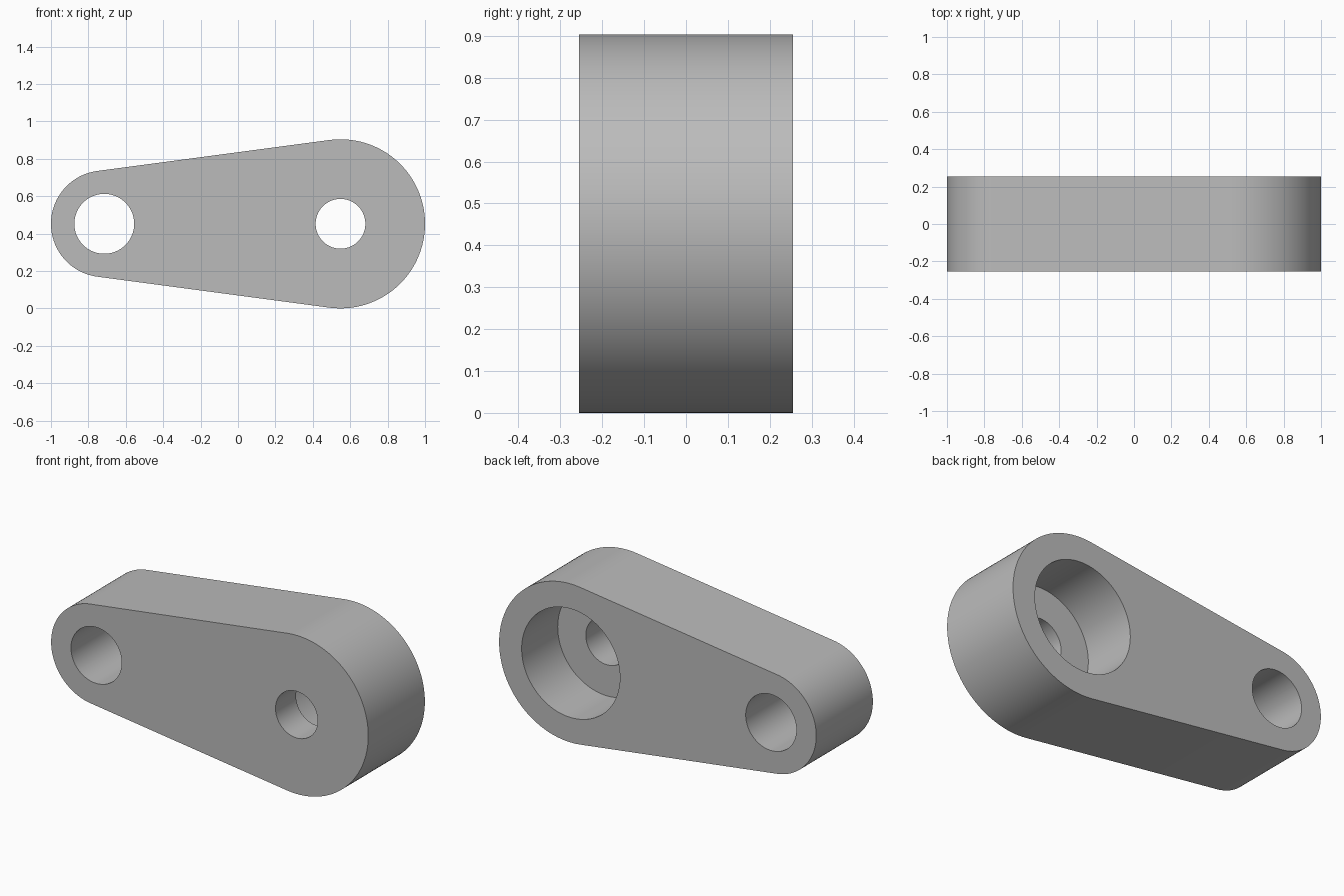
import bpy
import bmesh
from math import acos, cos, sin, pi, radians
from mathutils import Matrix

cube = bpy.data.objects.get("Cube")
if cube:
    bpy.data.objects.remove(cube, do_unlink=True)

HALF = 0.255                  # half thickness
MID = 0.452                   # height of both axes
BIG_X, BIG_R = 0.548, 0.452
SMALL_X, SMALL_R = -0.715, 0.285
FLOOR_Y = -0.07               # floor of the counterbore

grey = bpy.data.materials.new("plain grey")
grey.use_nodes = True
colour = (0.5, 0.5, 0.5, 1)
grey.diffuse_color = colour
grey.node_tree.nodes["Principled BSDF"].inputs["Base Color"].default_value = colour


def make_object(name, bm):
    bmesh.ops.recalc_face_normals(bm, faces=bm.faces)
    mesh = bpy.data.meshes.new(name)
    bm.to_mesh(mesh)
    bm.free()
    mesh.materials.append(grey)
    obj = bpy.data.objects.new(name, mesh)
    bpy.context.collection.objects.link(obj)
    return obj


def arc(x, radius, start, end, steps=64):
    angles = [start + (end - start) * i / steps for i in range(steps + 1)]
    return [(x + radius * cos(a), -HALF, MID + radius * sin(a)) for a in angles]


def cut_hole(body, name, x, radius, y0, y1):
    bm = bmesh.new()
    place = Matrix.Translation((x, (y0 + y1) / 2, MID)) @ Matrix.Rotation(pi / 2, 4, "X")
    bmesh.ops.create_cone(bm, cap_ends=True, segments=96, radius1=radius,
                          radius2=radius, depth=y1 - y0, matrix=place)
    cutter = make_object(name, bm)
    cutter.hide_render = True
    mod = body.modifiers.new(name, "BOOLEAN")
    mod.operation = "DIFFERENCE"
    mod.solver = "EXACT"
    mod.object = cutter
    bpy.ops.object.modifier_apply(modifier=name)
    bpy.data.objects.remove(cutter, do_unlink=True)


# Tapered body: two round ends joined by tangent lines
tangent = acos((SMALL_R - BIG_R) / (BIG_X - SMALL_X))
outline = arc(BIG_X, BIG_R, -tangent, tangent)
outline += arc(SMALL_X, SMALL_R, tangent, 2 * pi - tangent)
bm = bmesh.new()
face = bm.faces.new([bm.verts.new(p) for p in outline])
extruded = bmesh.ops.extrude_face_region(bm, geom=[face], use_keep_orig=True)
moved = [v for v in extruded["geom"] if isinstance(v, bmesh.types.BMVert)]
bmesh.ops.translate(bm, verts=moved, vec=(0, 2 * HALF, 0))
body = make_object("link_arm", bm)
bpy.ops.object.select_all(action="DESELECT")
body.select_set(True)
bpy.context.view_layer.objects.active = body

# Through holes and the counterbore at the back of the big end
cut_hole(body, "small_end_hole", SMALL_X, 0.16, -HALF - 0.1, HALF + 0.1)
cut_hole(body, "big_end_hole", BIG_X, 0.133, -HALF - 0.1, HALF + 0.1)
cut_hole(body, "big_end_counterbore", BIG_X, 0.31, FLOOR_Y, HALF + 0.1)

bpy.ops.object.shade_smooth_by_angle(angle=radians(30))
